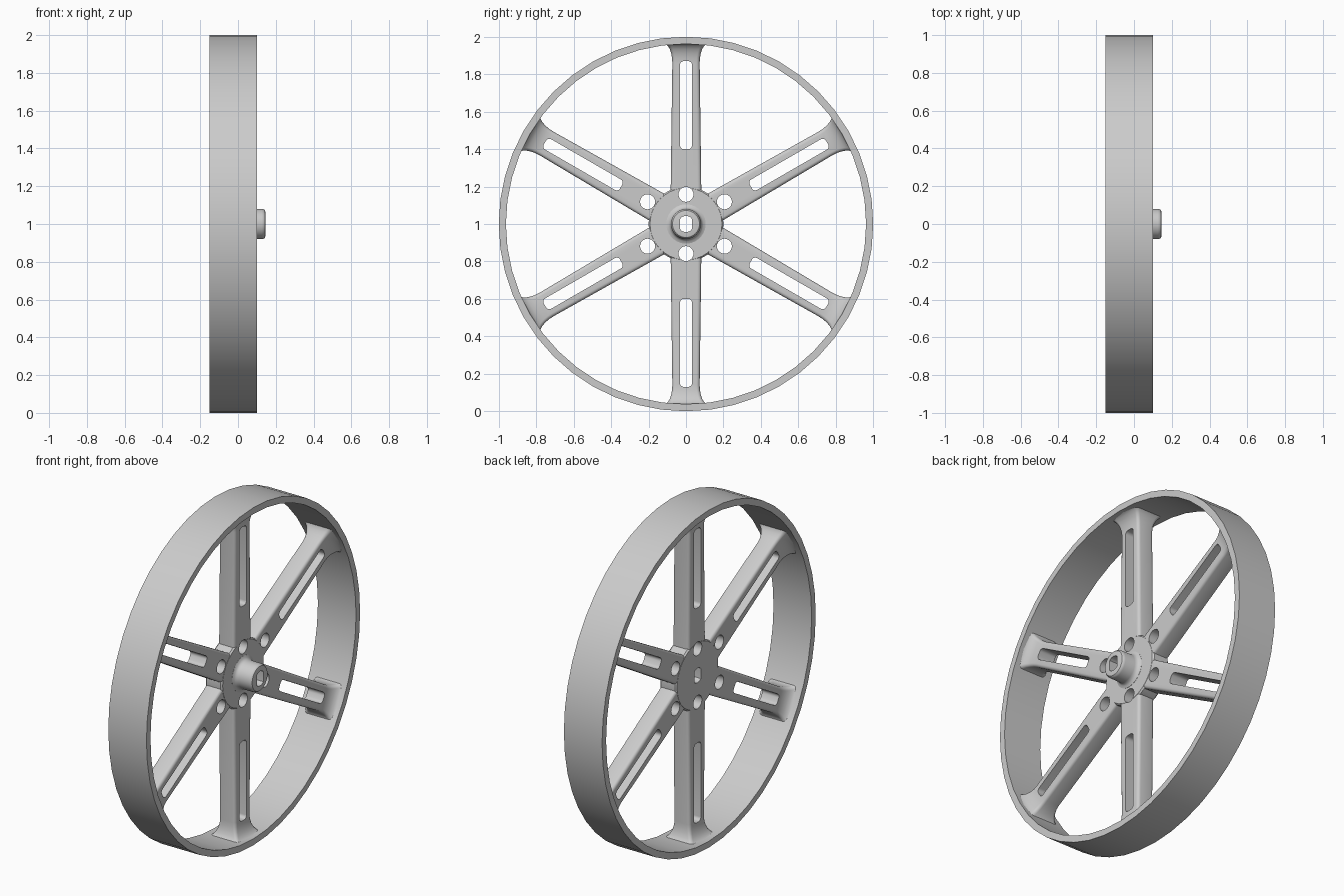
import bpy, bmesh
from math import sin, cos, pi, tau, radians
from mathutils import Matrix, Vector

cube = bpy.data.objects.get("Cube")
if cube:
    bpy.data.objects.remove(cube, do_unlink=True)

grey = bpy.data.materials.new("light grey plastic")
grey.use_nodes = True
grey.diffuse_color = (0.6, 0.6, 0.6, 1)
grey.node_tree.nodes["Principled BSDF"].inputs["Base Color"].default_value = (0.6, 0.6, 0.6, 1)

BACK, FRONT = -0.075, 0.033          # spoke plate faces along the axle (x)
MID, HALF = (BACK + FRONT) / 2, (FRONT - BACK) / 2
AXLE = Matrix.Translation((0, 0, 1))


def loft(bm, rings, matrix=AXLE, closed=False):
    """Skin a list of equal-length point rings, capped unless closed."""
    rows = [[bm.verts.new(matrix @ Vector(p)) for p in ring] for ring in rings]
    pairs = list(zip(rows, rows[1:]))
    if closed:
        pairs.append((rows[-1], rows[0]))
    else:
        bm.faces.new(rows[0])
        bm.faces.new(rows[-1])
    for a, b in pairs:
        for i in range(len(a)):
            j = (i + 1) % len(a)
            bm.faces.new((a[i], a[j], b[j], b[i]))


def finish(bm, name):
    bmesh.ops.recalc_face_normals(bm, faces=bm.faces)
    mesh = bpy.data.meshes.new(name)
    bm.to_mesh(mesh)
    bm.free()
    mesh.materials.append(grey)
    obj = bpy.data.objects.new(name, mesh)
    bpy.context.collection.objects.link(obj)
    return obj


def circle(r, x, y=0, z=0, n=40):
    return [(x, y + r * sin(tau * i / n), z + r * cos(tau * i / n)) for i in range(n)]


def rounded_rect(a, b, c, steps=4):
    """Outline of a rectangle with half sizes a, b and corner radius c."""
    pts = []
    for q, (sa, sb) in enumerate([(1, 1), (-1, 1), (-1, -1), (1, -1)]):
        for i in range(steps + 1):
            t = (q + i / steps) * pi / 2
            pts.append((sa * (a - c) + c * cos(t), sb * (b - c) + c * sin(t)))
    return pts


def combine(target, tool, operation):
    mod = target.modifiers.new("join", 'BOOLEAN')
    mod.operation, mod.object, mod.solver = operation, tool, 'EXACT'
    bpy.context.view_layer.objects.active = target
    bpy.ops.object.modifier_apply(modifier=mod.name)
    bpy.data.objects.remove(tool, do_unlink=True)


def smooth(obj):
    bpy.ops.object.select_all(action='DESELECT')
    obj.select_set(True)
    bpy.context.view_layer.objects.active = obj
    bpy.ops.object.shade_smooth_by_angle(angle=radians(35))


spins = [AXLE @ Matrix.Rotation(k * pi / 3, 4, 'X') for k in range(6)]

# Rim: a thin band swept round the axle
bm = bmesh.new()
section = [(1, -0.15), (1, 0.10), (0.962, 0.10), (0.962, -0.15)]
loft(bm, [[(x, r * sin(t), r * cos(t)) for r, x in section]
          for t in (tau * i / 48 for i in range(48))], closed=True)
smooth(finish(bm, "rim"))

# Hub plate, a hair thicker than the spokes
bm = bmesh.new()
loft(bm, [circle(0.192, BACK - 0.001), circle(0.2, BACK + 0.008),
          circle(0.2, FRONT - 0.008), circle(0.192, FRONT + 0.001)])
wheel = finish(bm, "hub_and_spokes")

# Spokes: rounded bars that flare out where they meet the rim
bm = bmesh.new()
stations = [(0.17, 0.082, HALF), (0.86, 0.073, HALF)]
for i in range(1, 7):
    t = i / 6 * pi / 2
    grow = 1 - cos(t)
    stations.append((0.86 + 0.105 * sin(t), 0.073 + 0.047 * grow, HALF + 0.055 * grow))
for spin in spins:
    loft(bm, [[(MID + u, v, r) for u, v in rounded_rect(ht, hw, 0.018)]
              for r, hw, ht in stations], spin)
combine(wheel, finish(bm, "spokes"), 'UNION')

# Shaft boss with a filleted foot and rounded tip
bm = bmesh.new()
profile = [(0.105, 0.0), (0.105, 0.035), (0.092, 0.04), (0.084, 0.049), (0.081, 0.062),
           (0.08, 0.126), (0.078, 0.136), (0.072, 0.143), (0.064, 0.145)]
loft(bm, [circle(r, x) for r, x in profile])
combine(wheel, finish(bm, "shaft_boss"), 'UNION')

# Cut the spoke slots, mounting holes and flat-sided shaft bore
bm = bmesh.new()
ends = (-0.3, 0.3)
for k, spin in enumerate(spins):
    loft(bm, [[(x, u, 0.635 + v) for u, v in rounded_rect(0.032, 0.235, 0.02)]
              for x in ends], spin)
    reach = 0.158 if k % 3 == 0 else 0.237
    loft(bm, [circle(0.04, x, 0, reach, 24) for x in ends], spin)
loft(bm, [[(x, max(-0.031, min(0.031, y)), z) for x, y, z in circle(0.043, x, n=32)
           if abs(y) < 0.036] for x in ends])
combine(wheel, finish(bm, "cutter"), 'DIFFERENCE')
smooth(wheel)
